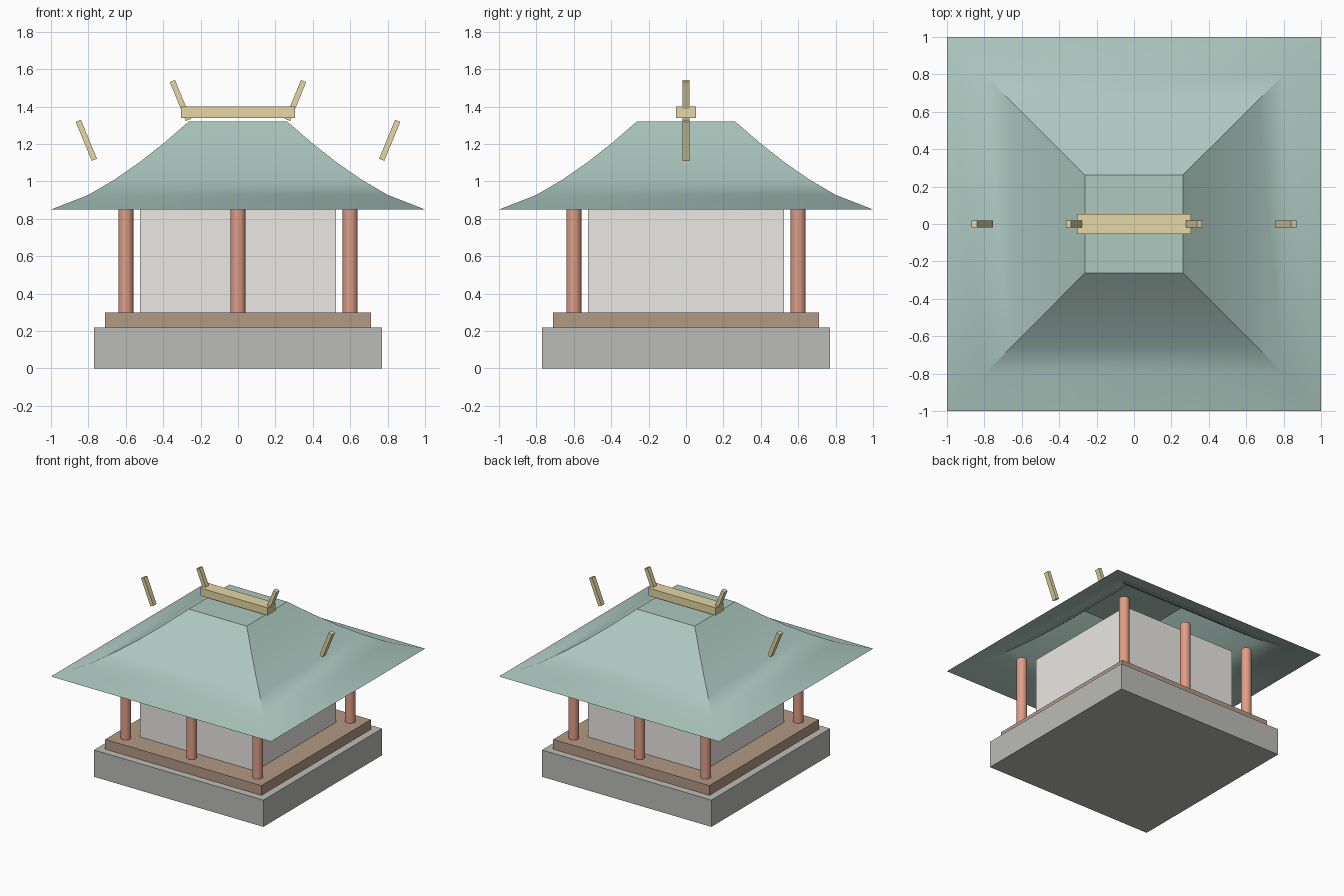
import bpy, bmesh, math

if "Cube" in bpy.data.objects:
    bpy.data.objects.remove(bpy.data.objects["Cube"])


def material(name, rgb):
    m = bpy.data.materials.new(name)
    m.diffuse_color = (*rgb, 1)
    m.use_nodes = True
    m.node_tree.nodes["Principled BSDF"].inputs["Base Color"].default_value = m.diffuse_color
    return m


STONE = material("stone", (0.50, 0.50, 0.48))
WOOD = material("wood", (0.45, 0.32, 0.23))
PLASTER = material("plaster", (0.82, 0.81, 0.77))
RED = material("red_paint", (0.75, 0.34, 0.24))
GREEN = material("green_tile", (0.42, 0.58, 0.53))
GOLD = material("gold", (0.78, 0.68, 0.37))


def box(name, centre, size, mat, tilt=0):
    bpy.ops.mesh.primitive_cube_add(size=1, location=centre, rotation=(0, tilt, 0))
    o = bpy.context.object
    o.name = name
    o.scale = size
    bpy.ops.object.transform_apply(location=False, rotation=False, scale=True)
    o.data.materials.append(mat)
    return o


def layer(name, half, z0, z1, mat):
    return box(name, (0, 0, (z0 + z1) / 2), (2 * half, 2 * half, z1 - z0), mat)


# Stacked square body
layer("stone_base", 0.77, 0.0, 0.22, STONE)
layer("wood_floor", 0.71, 0.22, 0.30, WOOD)
layer("walls", 0.525, 0.30, 0.915, PLASTER)

# Three columns along the front and three along the back
for side, y in (("front", -0.6), ("back", 0.6)):
    for place, x in (("left", -0.6), ("middle", 0), ("right", 0.6)):
        bpy.ops.mesh.primitive_cylinder_add(vertices=16, radius=0.04, depth=0.62,
                                            location=(x, y, 0.61))
        o = bpy.context.object
        o.name = f"{side}_{place}_column"
        o.data.materials.append(RED)
        bpy.ops.object.shade_smooth_by_angle(angle=math.radians(30))

# Curved hip roof: square rings along a profile, open below, flat on top
PROFILE = [(1.0, 0.85), (0.8, 0.928), (0.66, 1.01), (0.53, 1.10), (0.40, 1.202), (0.263, 1.32)]
bm = bmesh.new()
rings = [[bm.verts.new((sx * r, sy * r, z)) for sx, sy in ((-1, -1), (1, -1), (1, 1), (-1, 1))]
         for r, z in PROFILE]
for low, high in zip(rings, rings[1:]):
    for i in range(4):
        j = (i + 1) % 4
        bm.faces.new((low[i], low[j], high[j], high[i]))
bm.faces.new(rings[-1])
mesh = bpy.data.meshes.new("roof")
bm.to_mesh(mesh)
bm.free()
roof = bpy.data.objects.new("roof", mesh)
bpy.context.collection.objects.link(roof)
mesh.materials.append(GREEN)
bpy.ops.object.select_all(action='DESELECT')
roof.select_set(True)
bpy.context.view_layer.objects.active = roof
bpy.ops.object.shade_smooth_by_angle(angle=math.radians(30))

# Ridge beam and the outward-leaning finials
box("ridge_beam", (0, 0, 1.37), (0.61, 0.105, 0.063), GOLD)
for side, s in (("left", -1), ("right", 1)):
    for place, x, z in (("inner", 0.308, 1.433), ("outer", 0.811, 1.22)):
        box(f"{side}_{place}_finial", (s * x, 0, z), (0.03, 0.04, 0.225), GOLD, s * 0.39)
